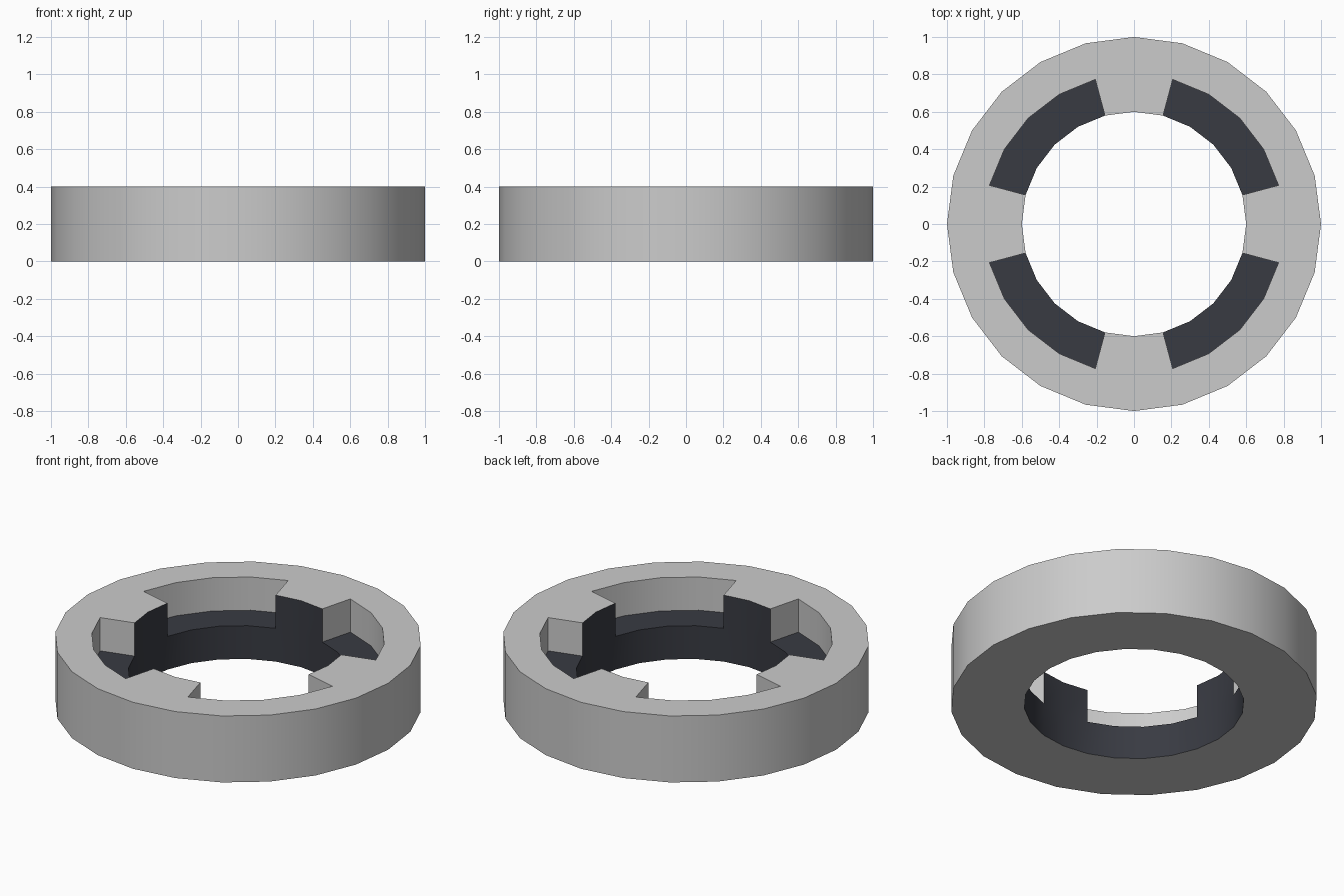
import bpy, bmesh, math

if "Cube" in bpy.data.objects:
    bpy.data.objects.remove(bpy.data.objects["Cube"])

SEG = 24
R_BORE, R_POCKET, R_OUT = 0.6, 0.8, 1.0
Z_FLOOR, Z_TOP = 0.2, 0.4

bm = bmesh.new()


def pt(i, r, z):
    a = math.radians(360 / SEG * i)
    return bm.verts.new((r * math.cos(a), r * math.sin(a), z))


def strip(i, p, q, dark=False):
    # one facet swept round from profile edge p-q, each given as (r, z)
    f = bm.faces.new([pt(i, *p), pt(i + 1, *p), pt(i + 1, *q), pt(i, *q)])
    f.material_index = int(dark)


def is_pocket(i):
    return 1 <= i % 6 <= 4


for i in range(SEG):
    # outer wall, rim, underside and lower bore
    strip(i, (R_OUT, 0), (R_OUT, Z_TOP))
    strip(i, (R_OUT, Z_TOP), (R_POCKET, Z_TOP))
    strip(i, (R_BORE, 0), (R_OUT, 0))
    strip(i, (R_BORE, Z_FLOOR), (R_BORE, 0), True)
    if is_pocket(i):
        # pocket back wall and floor
        strip(i, (R_POCKET, Z_TOP), (R_POCKET, Z_FLOOR))
        strip(i, (R_POCKET, Z_FLOOR), (R_BORE, Z_FLOOR), True)
    else:
        # tab top and tab bore face
        strip(i, (R_POCKET, Z_TOP), (R_BORE, Z_TOP))
        strip(i, (R_BORE, Z_TOP), (R_BORE, Z_FLOOR), True)
    # pocket end walls
    if is_pocket(i) != is_pocket(i - 1):
        bm.faces.new([pt(i, R_BORE, Z_FLOOR), pt(i, R_POCKET, Z_FLOOR),
                      pt(i, R_POCKET, Z_TOP), pt(i, R_BORE, Z_TOP)])

bmesh.ops.remove_doubles(bm, verts=bm.verts[:], dist=1e-4)
bmesh.ops.recalc_face_normals(bm, faces=bm.faces[:])

mesh = bpy.data.meshes.new("notched_ring")
bm.to_mesh(mesh)
bm.free()
ring = bpy.data.objects.new("notched_ring", mesh)
bpy.context.collection.objects.link(ring)

# grey body, dark bore and pocket floors
for name, col in (("grey", (0.8, 0.8, 0.8, 1)), ("dark", (0.04, 0.043, 0.055, 1))):
    m = bpy.data.materials.new(name)
    m.diffuse_color = col
    m.use_nodes = True
    m.node_tree.nodes["Principled BSDF"].inputs["Base Color"].default_value = m.diffuse_color
    mesh.materials.append(m)

bpy.context.view_layer.objects.active = ring
ring.select_set(True)
bpy.ops.object.shade_smooth_by_angle(angle=math.radians(30))
